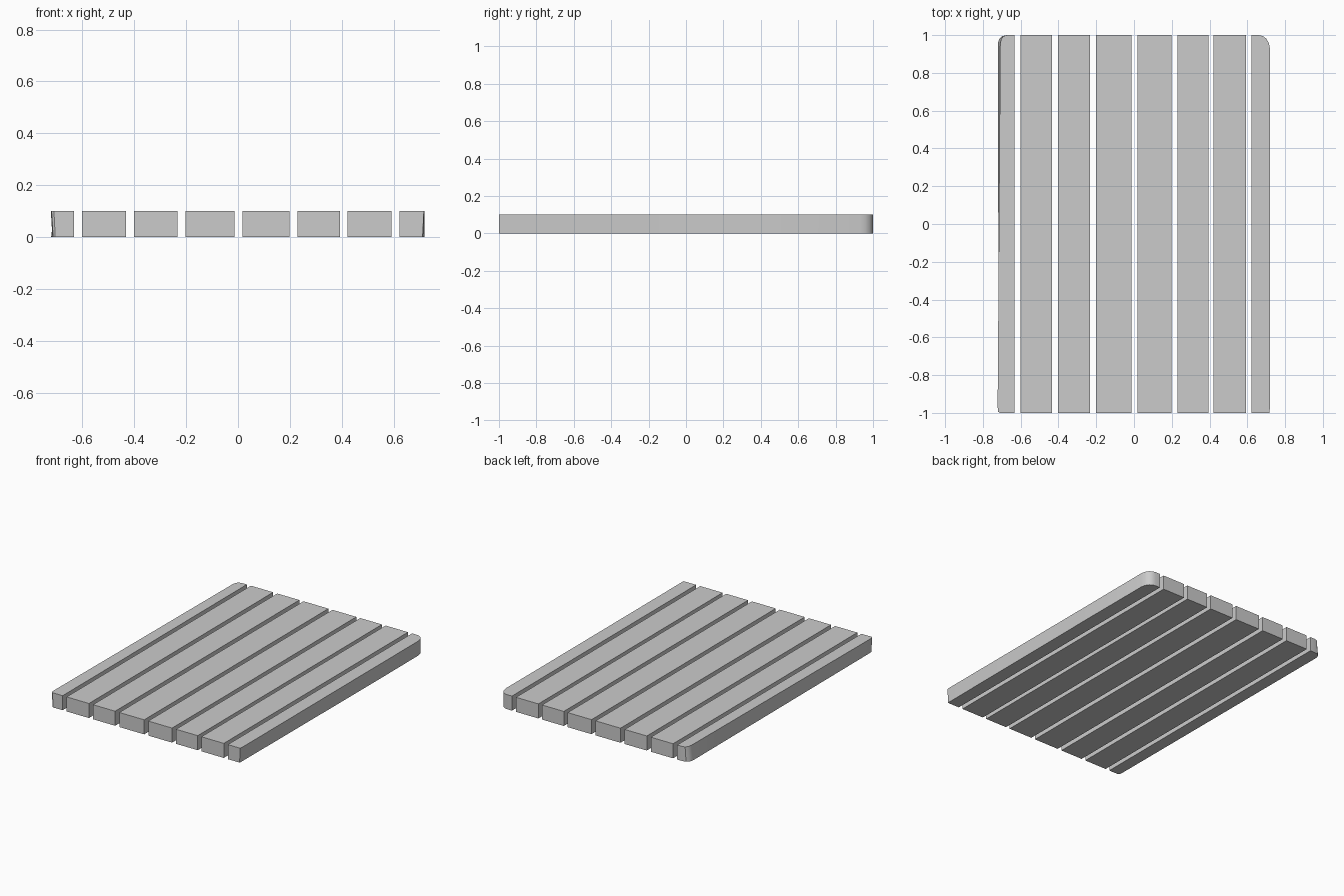
import bpy, bmesh

if "Cube" in bpy.data.objects:
    bpy.data.objects.remove(bpy.data.objects["Cube"])

H = 0.10  # slat thickness


def slat(name, bottom, top, smooth=False):
    """Loft a slat between two matching outlines (x, y)."""
    bm = bmesh.new()
    lo = [bm.verts.new((x, y, 0)) for x, y in bottom]
    hi = [bm.verts.new((x, y, H)) for x, y in top]
    n = len(lo)
    bm.faces.new(lo)
    bm.faces.new(hi)
    for i in range(n):
        j = (i + 1) % n
        bm.faces.new((lo[i], lo[j], hi[j], hi[i]))
    bmesh.ops.recalc_face_normals(bm, faces=bm.faces)
    me = bpy.data.meshes.new(name)
    bm.to_mesh(me)
    bm.free()
    ob = bpy.data.objects.new(name, me)
    bpy.context.collection.objects.link(ob)
    if smooth:
        bpy.ops.object.select_all(action='DESELECT')
        ob.select_set(True)
        bpy.context.view_layer.objects.active = ob
        bpy.ops.object.shade_smooth_by_angle(angle=0.6)
    return ob


# Plain middle slats
spans = [(-0.602, -0.433), (-0.402, -0.234), (-0.202, -0.013),
         (0.018, 0.199), (0.229, 0.394), (0.422, 0.592)]
for i, (a, b) in enumerate(spans):
    rect = [(a, -1), (b, -1), (b, 1), (a, 1)]
    slat(f"slat_{i + 1}", rect, rect)

# Left edge slat: small rounded corners, slightly twisted outer side
left_top = [(-0.633, -1), (-0.71, -1), (-0.719, -0.994), (-0.722, -0.97),
            (-0.708, 0.955), (-0.702, 0.98), (-0.69, 0.995), (-0.67, 1), (-0.633, 1)]
left_bottom = [(-0.633, -1), (-0.705, -1), (-0.713, -0.994), (-0.716, -0.97),
               (-0.721, 0.955), (-0.713, 0.98), (-0.697, 0.995), (-0.67, 1), (-0.633, 1)]
slat("left_edge_slat", left_bottom, left_top, True)

# Right edge slat: larger rounded back corner
right_top = [(0.623, -1), (0.717, -1), (0.719, -0.98), (0.719, 0.45), (0.720, 0.93),
             (0.713, 0.96), (0.700, 0.982), (0.682, 0.995), (0.66, 1), (0.623, 1)]
right_bottom = [(0.623, -1), (0.712, -1), (0.714, -0.98), (0.720, 0.45), (0.719, 0.93),
                (0.713, 0.96), (0.700, 0.982), (0.682, 0.995), (0.66, 1), (0.623, 1)]
slat("right_edge_slat", right_bottom, right_top, True)
